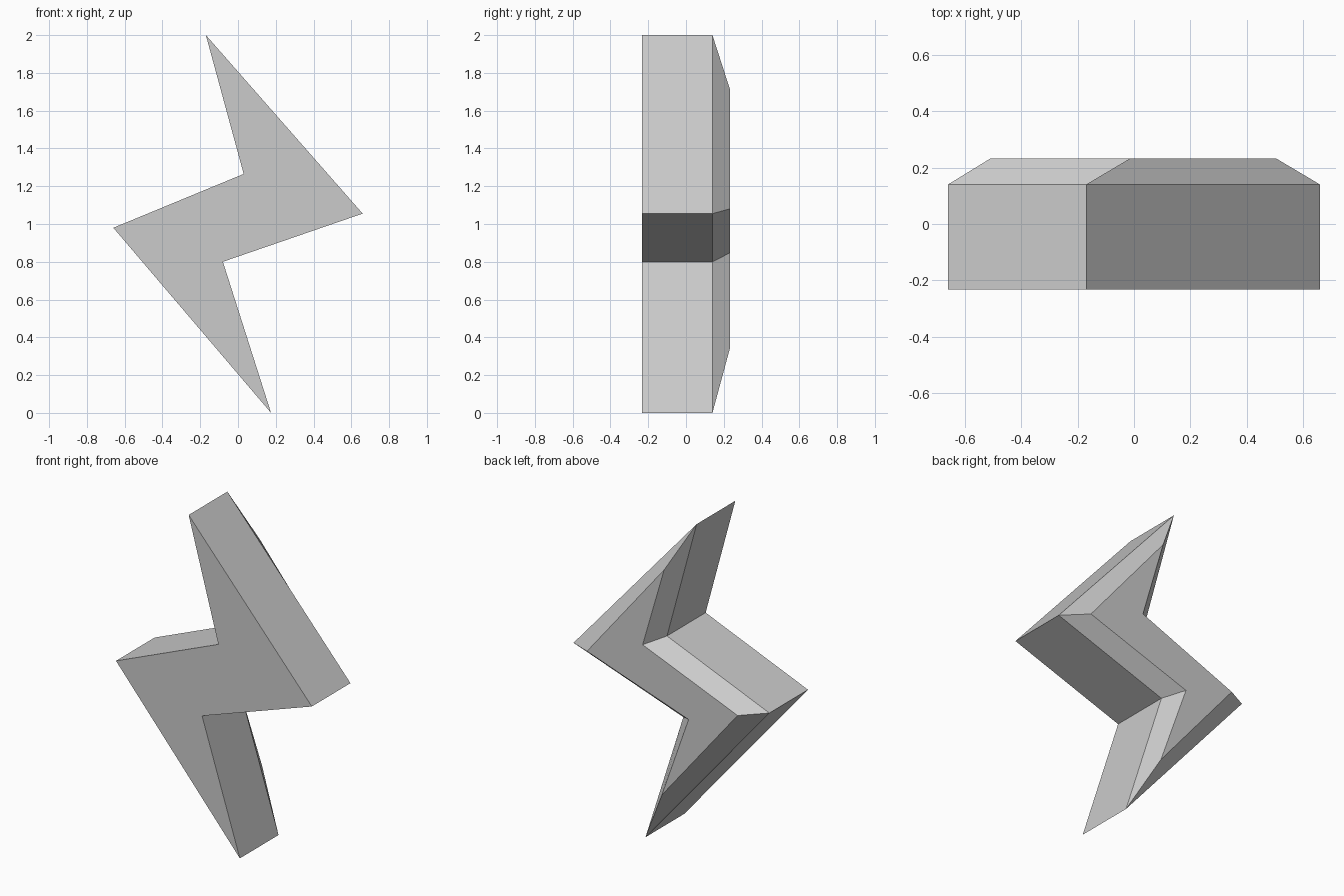
import bpy
import bmesh

cube = bpy.data.objects.get("Cube")
if cube:
    bpy.data.objects.remove(cube, do_unlink=True)

# Plain grey material
grey = bpy.data.materials.new("light_grey")
grey.use_nodes = True
grey.diffuse_color = (0.6, 0.6, 0.6, 1)
grey.node_tree.nodes["Principled BSDF"].inputs["Base Color"].default_value = grey.diffuse_color

# Zigzag outline and the smaller outline of the chamfered back, as (x, z)
outline = [(-0.17, 2.0), (0.66, 1.055), (-0.08, 0.80),
           (0.175, 0.0), (-0.66, 0.98), (0.03, 1.265)]
back_outline = [(-0.015, 1.715), (0.505, 1.08), (-0.18, 0.847),
                (0.0, 0.34), (-0.51, 0.96), (0.13, 1.22)]
sections = [(-0.232, outline), (0.14, outline), (0.232, back_outline)]

# Solid bolt: sections joined by quads and capped at both ends
bm = bmesh.new()
rings = [[bm.verts.new((x, y, z)) for x, z in points] for y, points in sections]
for near, far in zip(rings, rings[1:]):
    for i in range(len(near)):
        j = (i + 1) % len(near)
        bm.faces.new((near[i], near[j], far[j], far[i]))
bm.faces.new(rings[0])
bm.faces.new(rings[-1])
bmesh.ops.recalc_face_normals(bm, faces=bm.faces)

mesh = bpy.data.meshes.new("lightning_bolt")
bm.to_mesh(mesh)
bm.free()
mesh.materials.append(grey)
bolt = bpy.data.objects.new("lightning_bolt", mesh)
bpy.context.collection.objects.link(bolt)
